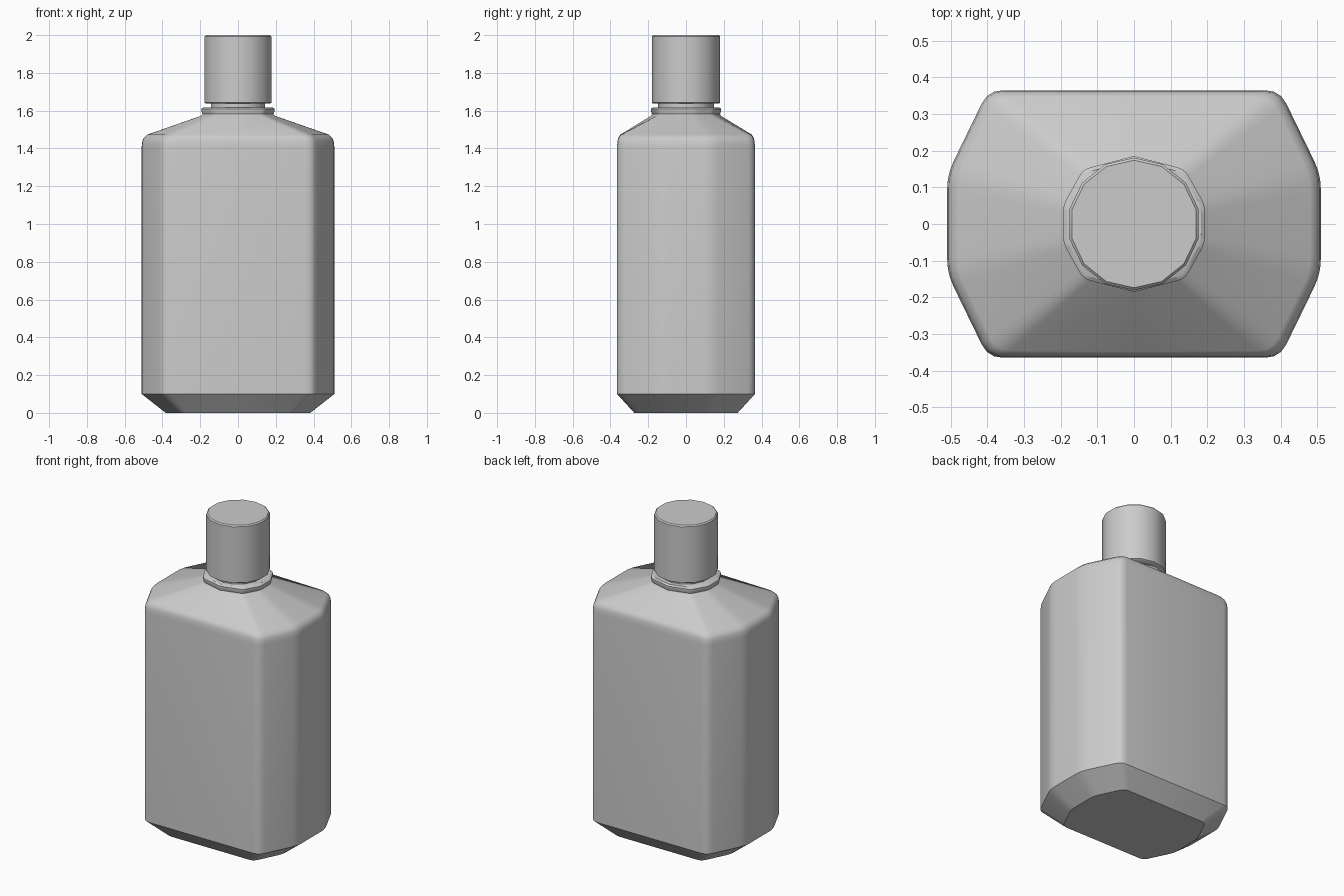
import bpy, bmesh, math
from mathutils import Vector

if "Cube" in bpy.data.objects:
    bpy.data.objects.remove(bpy.data.objects["Cube"])


def loft(name, rings, angle):
    """Skin a stack of equal-length rings and cap both ends."""
    bm = bmesh.new()
    loops = [[bm.verts.new(p) for p in ring] for ring in rings]
    n = len(loops[0])
    for a, b in zip(loops, loops[1:]):
        for i in range(n):
            j = (i + 1) % n
            bm.faces.new((a[i], a[j], b[j], b[i]))
    bm.faces.new(loops[0])
    bm.faces.new(loops[-1])
    bmesh.ops.recalc_face_normals(bm, faces=bm.faces)
    mesh = bpy.data.meshes.new(name)
    bm.to_mesh(mesh)
    bm.free()
    obj = bpy.data.objects.new(name, mesh)
    bpy.context.collection.objects.link(obj)
    bpy.context.view_layer.objects.active = obj
    obj.select_set(True)
    bpy.ops.object.shade_smooth_by_angle(angle=math.radians(angle))
    obj.select_set(False)
    return obj


def outline(quarter, cut, front):
    """Mirror two corners into a rounded octagon with front and back midpoints."""
    (ax, ay), (bx, by) = quarter
    pts = [(bx, -by), (bx, by), (ax, ay), (0, front), (-ax, ay),
           (-bx, by), (-bx, -by), (-ax, -ay), (0, -front), (ax, -ay)]
    pts = [Vector(p) for p in pts]
    out = []
    for i, p in enumerate(pts):
        if p.x == 0:
            out.append(p)
            continue
        s = p + (pts[i - 1] - p).normalized() * cut
        e = p + (pts[(i + 1) % len(pts)] - p).normalized() * cut
        out += [s * (1 - t) ** 2 + p * 2 * t * (1 - t) + e * t * t
                for t in (0, 1 / 3, 2 / 3, 1)]
    return out


# Bottle body: faceted section blending into the small collar
wide = outline([(0.398, 0.365), (0.51, 0.135)], 0.04, 0.365)
collar = outline([(0.135, 0.145), (0.188, 0.05)], 0.02, 0.18)
levels = [(0.75, 0, 0.0), (1, 0, 0.1), (1, 0, 1.41), (1, 0.012, 1.44),
          (1, 0.035, 1.457), (1, 0.09, 1.473), (1, 0.97, 1.572),
          (1, 1, 1.582), (1.03, 1, 1.598), (1.03, 1, 1.61), (0.97, 1, 1.618)]
rings = [[(*(w.lerp(c, t) * s), z) for w, c in zip(wide, collar)]
         for s, t, z in levels]
loft("bottle_body", rings, 35)


def turned(name, profile, sides=14):
    rings = [[(r * math.sin(i * math.tau / sides),
               r * math.cos(i * math.tau / sides), z) for i in range(sides)]
             for r, z in profile]
    return loft(name, rings, 40)


# Neck and screw cap
turned("neck", [(0.147, 1.60), (0.147, 1.66)])
turned("cap", [(0.174, 1.637), (0.181, 1.642), (0.181, 1.993), (0.174, 2.0)])
